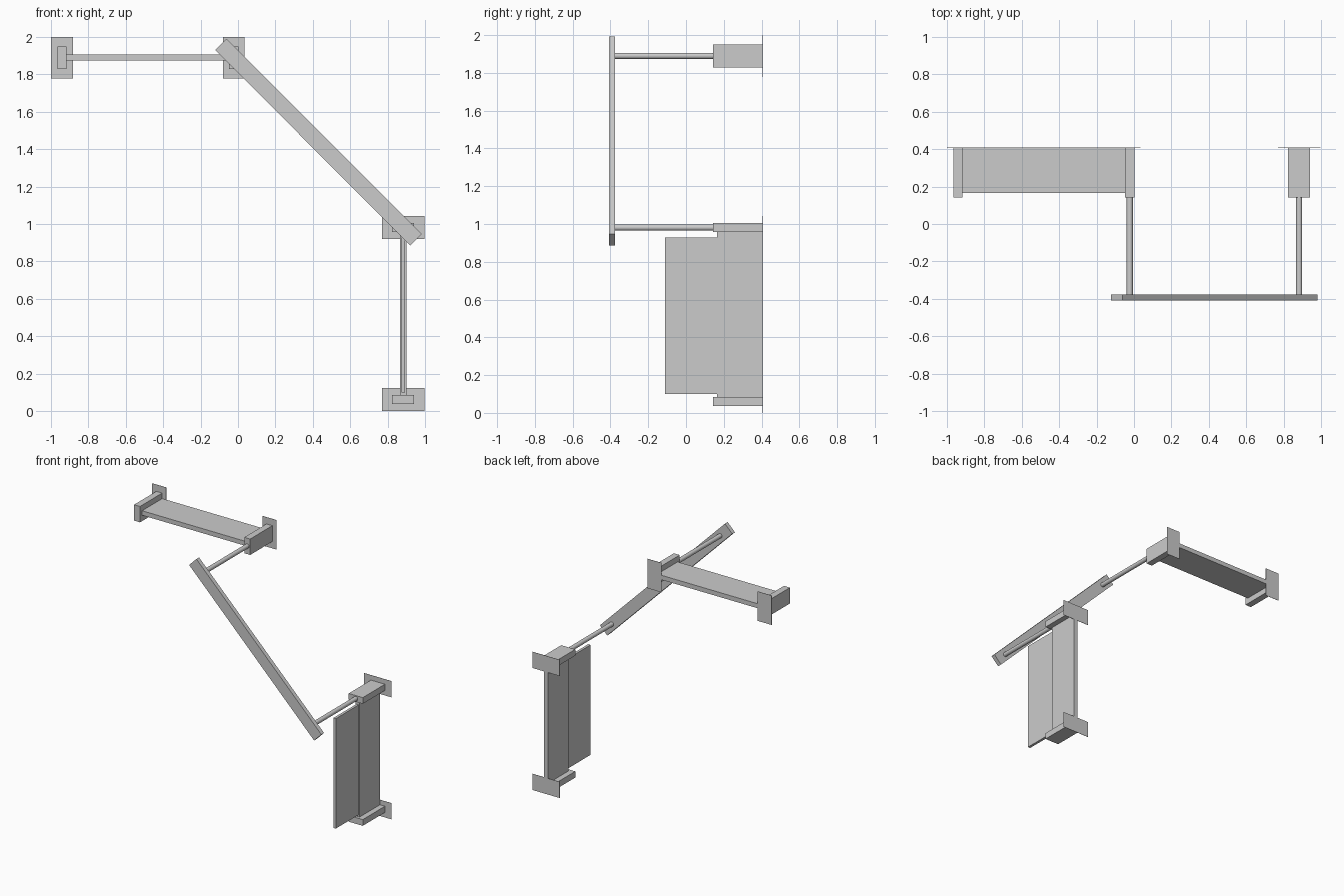
import bpy
import math

if "Cube" in bpy.data.objects:
    bpy.data.objects.remove(bpy.data.objects["Cube"])

BACK = 0.408    # wall plane
FRONT = -0.408  # front of the diagonal rail


def box(name, x, y, z):
    """Box from (min, max) ranges along each axis."""
    r = (x, y, z)
    bpy.ops.mesh.primitive_cube_add(size=1, location=[(a + b) / 2 for a, b in r])
    o = bpy.context.object
    o.name = name
    o.scale = [b - a for a, b in r]
    bpy.ops.object.transform_apply(location=False, rotation=False, scale=True)
    return o


def wall_bracket(name, cx, cz, upright):
    """Thin wall plate with a block projecting forward from it."""
    pw, ph = (0.0585, 0.111) if upright else (0.114, 0.061)
    bw, bh = (0.0245, 0.06) if upright else (0.0585, 0.0235)
    box(name + "_plate", (cx - pw, cx + pw), (BACK - 0.002, BACK), (cz - ph, cz + ph))
    box(name + "_block", (cx - bw, cx + bw), (0.142, BACK - 0.002), (cz - bh, cz + bh))


def rod(name, cx, cz):
    """Round rod from a bracket to the diagonal rail."""
    y0, y1 = FRONT + 0.032, 0.145
    bpy.ops.mesh.primitive_cylinder_add(vertices=32, radius=0.0165, depth=y1 - y0,
                                        location=(cx, (y0 + y1) / 2, cz),
                                        rotation=(math.pi / 2, 0, 0))
    bpy.context.object.name = name
    bpy.ops.object.shade_smooth_by_angle()


# Upper horizontal arm
wall_bracket("upper_left_bracket", -0.9415, 1.889, True)
wall_bracket("upper_right_bracket", -0.0225, 1.889, True)
box("upper_panel", (-0.918, -0.046), (0.167, BACK), (1.873, 1.907))

# Lower vertical arm
wall_bracket("lower_top_bracket", 0.883, 0.981, False)
wall_bracket("lower_bottom_bracket", 0.883, 0.061, False)
box("lower_panel", (0.866, 0.900), (0.163, BACK), (0.084, 0.958))
box("lower_front_panel", (0.873, 0.893), (-0.11, 0.164), (0.10, 0.929))

# Connecting rods
rod("upper_rod", -0.0225, 1.890)
rod("lower_rod", 0.883, 0.981)

# Diagonal rail between the rods
x0, z0, x1, z1 = -0.092, 1.961, 0.951, 0.916
half = math.hypot(x1 - x0, z1 - z0) / 2
rail = box("diagonal_rail", (-half, half), (FRONT, FRONT + 0.032), (-0.043, 0.043))
rail.location.x = (x0 + x1) / 2
rail.location.z = (z0 + z1) / 2
rail.rotation_euler.y = math.atan2(z0 - z1, x1 - x0)
